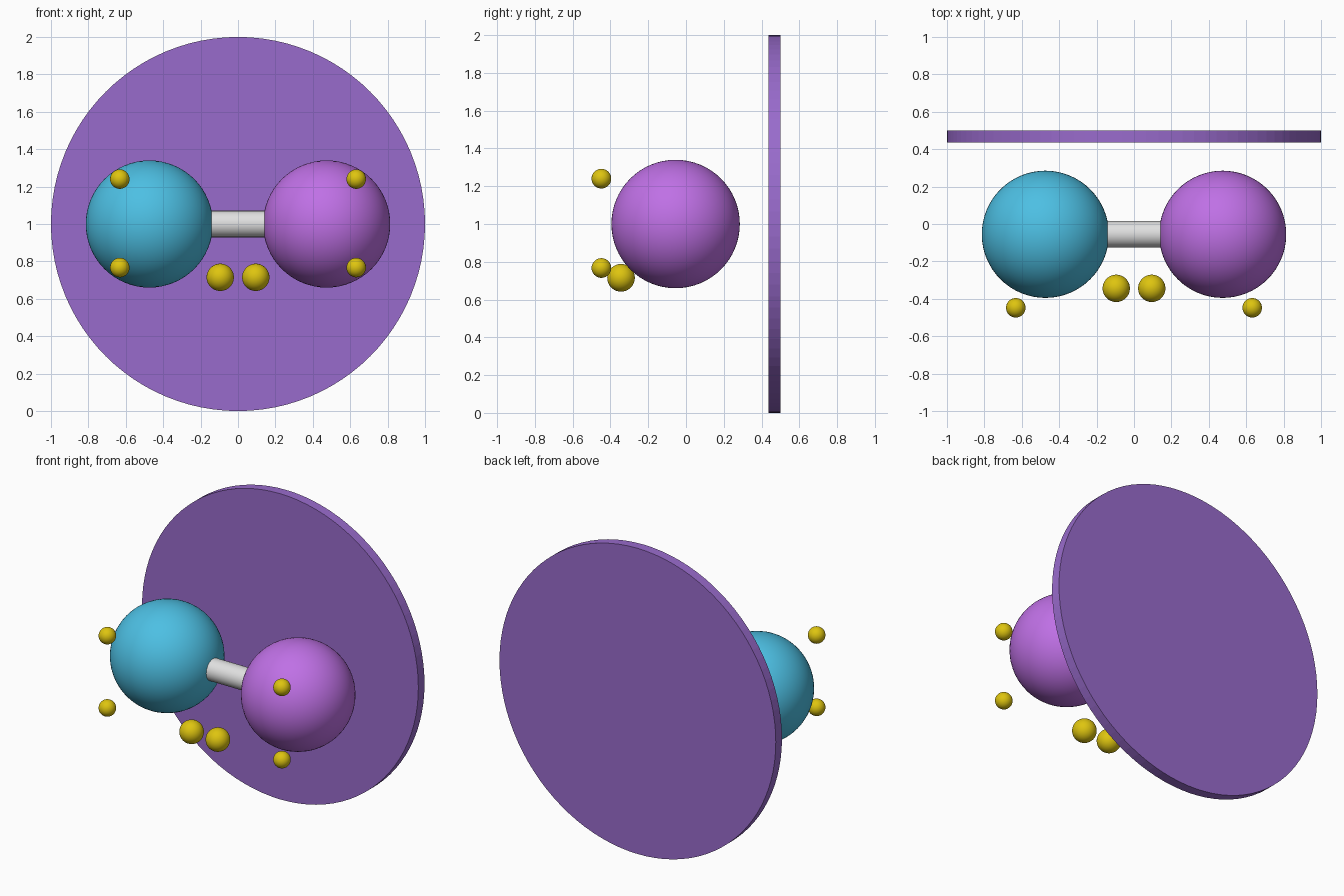
import bpy
import math

cube = bpy.data.objects.get("Cube")
if cube:
    bpy.data.objects.remove(cube, do_unlink=True)


def linear(c):
    return c / 12.92 if c <= 0.04045 else ((c + 0.055) / 1.055) ** 2.4


def material(name, srgb):
    colour = [linear(c) for c in srgb] + [1.0]
    mat = bpy.data.materials.new(name)
    mat.use_nodes = True
    mat.diffuse_color = colour
    mat.node_tree.nodes["Principled BSDF"].inputs["Base Color"].default_value = colour
    return mat


def finish(name, mat, smooth=True):
    obj = bpy.context.object
    obj.name = name
    obj.data.materials.append(mat)
    if smooth:
        bpy.ops.object.shade_smooth_by_angle(angle=math.radians(30))


def ball(name, location, radius, mat):
    bpy.ops.mesh.primitive_uv_sphere_add(
        segments=64, ring_count=32, radius=radius, location=location)
    finish(name, mat)


def cylinder(name, location, radius, depth, rotation, mat, sides, smooth):
    bpy.ops.mesh.primitive_cylinder_add(
        vertices=sides, radius=radius, depth=depth, location=location, rotation=rotation)
    finish(name, mat, smooth)


violet = material("violet", (0.60, 0.42, 0.80))
teal = material("sky blue", (0.30, 0.75, 0.89))
orchid = material("orchid", (0.75, 0.44, 0.90))
gold = material("yellow", (0.87, 0.77, 0.06))
silver = material("light grey", (0.88, 0.88, 0.88))

# Upright disc behind everything
cylinder("back_disc", (0, 0.468, 1), 1.0, 0.064, (math.pi / 2, 0, 0), violet, 96, False)

# Two large balls joined by a rod
ball("right_large_ball", (-0.474, -0.055, 1), 0.34, teal)
ball("left_large_ball", (0.474, -0.055, 1), 0.34, orchid)
cylinder("joining_rod", (0, -0.055, 1), 0.071, 0.6, (0, math.pi / 2, 0), silver, 32, True)

# Mirrored small balls in front
for side, sx in (("left", 1), ("right", -1)):
    ball(side + "_upper_small_ball", (sx * 0.632, -0.448, 1.24), 0.052, gold)
    ball(side + "_lower_small_ball", (sx * 0.632, -0.448, 0.767), 0.052, gold)
    ball(side + "_middle_ball", (sx * 0.095, -0.344, 0.715), 0.073, gold)
